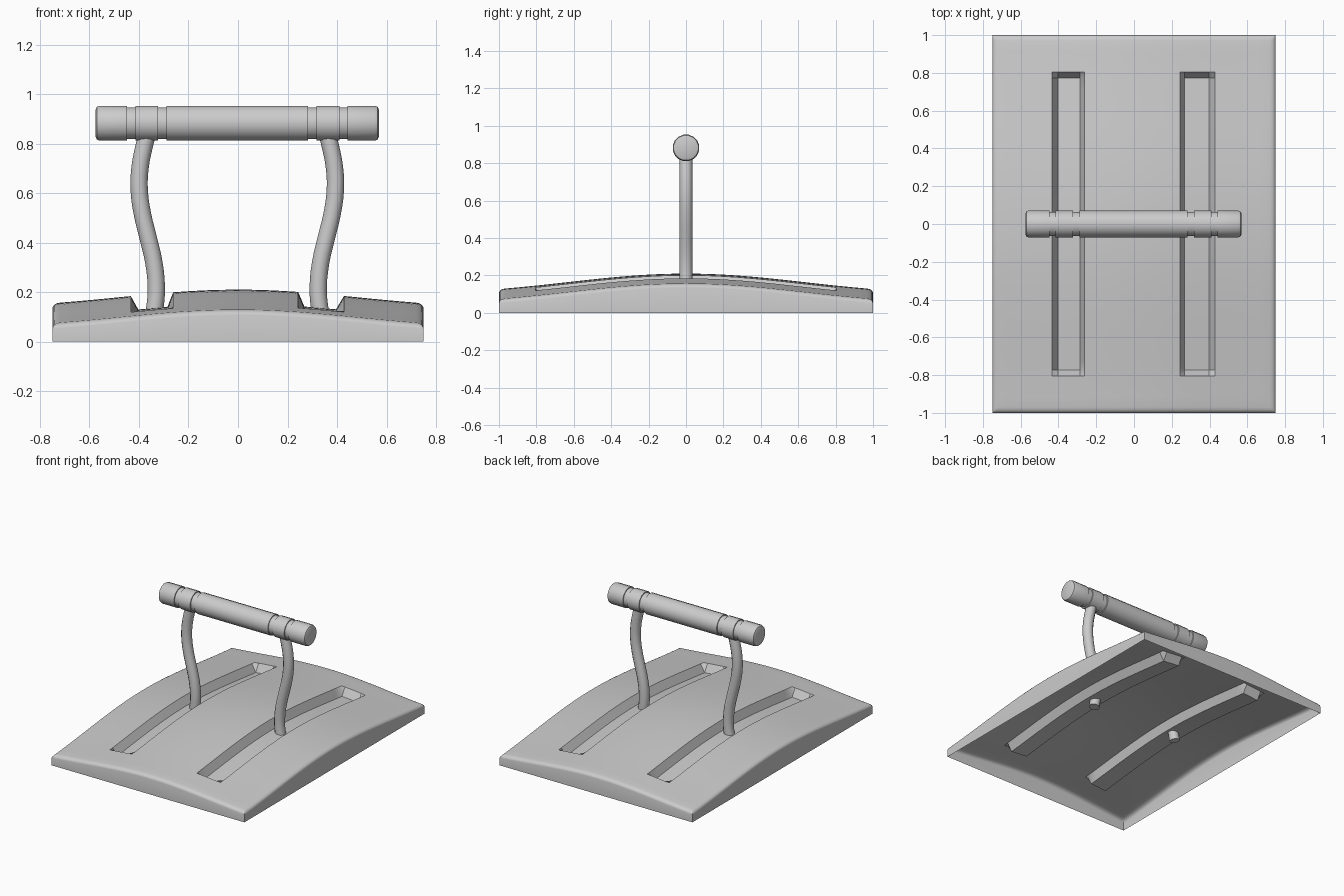
import bpy, bmesh, math

if "Cube" in bpy.data.objects:
    bpy.data.objects.remove(bpy.data.objects["Cube"])


def finish(obj, angle=38):
    bpy.ops.object.select_all(action='DESELECT')
    obj.select_set(True)
    bpy.context.view_layer.objects.active = obj
    bpy.ops.object.shade_smooth_by_angle(angle=math.radians(angle))


def mesh_object(name, bm):
    bmesh.ops.recalc_face_normals(bm, faces=bm.faces)
    me = bpy.data.meshes.new(name)
    bm.to_mesh(me)
    bm.free()
    obj = bpy.data.objects.new(name, me)
    bpy.context.collection.objects.link(obj)
    return obj


# Domed base sheet, open underneath, with two pressed slots
HX, HY, ROUND, DEPTH = 0.75, 1.0, 0.03, 0.057
SLOTS = ((-0.433, -0.403, -0.285, -0.262), (0.243, 0.268, 0.396, 0.428))
SLOT_Y = (-0.805, -0.773, 0.773, 0.805)


def dome(t):
    return 0.5 * (1 - t * t) + 0.25 * (1 + math.cos(math.pi * t))


def inside(v, a, b):
    return a - 1e-5 <= v <= b + 1e-5


def height(x, y):
    z = 0.072 + 0.055 * dome(x / HX) + 0.083 * dome(y / HY)
    d = min(HX - abs(x), HY - abs(y))
    if d < ROUND:
        k = 1 - d / ROUND
        z -= 0.02 * (1 - math.sqrt(max(0, 1 - k * k)))
    if inside(y, SLOT_Y[1], SLOT_Y[2]) and any(inside(x, s[1], s[2]) for s in SLOTS):
        z -= DEPTH
    return z


def stations(half, fixed, step):
    rim = [half - ROUND * f for f in (0, 0.08, 0.3, 0.6, 1)]
    keys = sorted([-r for r in rim] + list(fixed) + rim)
    out = []
    for a, b in zip(keys, keys[1:]):
        n = max(1, round((b - a) / step))
        out += [a + (b - a) * i / n for i in range(n)]
    return out + [keys[-1]]


xs = stations(HX, SLOTS[0] + SLOTS[1], 0.06)
ys = stations(HY, SLOT_Y, 0.06)
bm = bmesh.new()
grid = [[bm.verts.new((x, y, height(x, y))) for y in ys] for x in xs]
for i in range(len(xs) - 1):
    for j in range(len(ys) - 1):
        bm.faces.new((grid[i][j], grid[i + 1][j], grid[i + 1][j + 1], grid[i][j + 1]))
# Straight skirt down to the ground
rim = [e for e in bm.edges if e.is_boundary]
ext = bmesh.ops.extrude_edge_only(bm, edges=rim)
for v in ext['geom']:
    if isinstance(v, bmesh.types.BMVert):
        v.co.z = 0
base = mesh_object("base_plate", bm)
if base.data.polygons[len(base.data.polygons) // 2].normal.z < 0:
    base.data.flip_normals()
finish(base)

# Turned handle: caps, rings and grip separated by shallow grooves
R, G, B, SIDES = 0.072, 0.065, 0.016, 16
CX, CZ = -0.003, 0.882
half = [(0.285, R), (0.285, G), (0.32, G), (0.32, R), (0.412, R), (0.412, G),
        (0.445, G), (0.445, R), (0.572 - B, R), (0.572 - B * 0.3, R - B * 0.3), (0.572, R - B)]
profile = [(-x, r) for x, r in reversed(half)] + half
bm = bmesh.new()
rings = []
for x, r in profile:
    rings.append([bm.verts.new((CX + x, r * math.cos(a), CZ + r * math.sin(a)))
                  for a in (2 * math.pi * (k + 0.5) / SIDES for k in range(SIDES))])
for p, q in zip(rings, rings[1:]):
    for k in range(SIDES):
        n = (k + 1) % SIDES
        bm.faces.new((p[k], p[n], q[n], q[k]))
bm.faces.new(rings[0])
bm.faces.new(rings[-1])
finish(mesh_object("handle_bar", bm), 32)

# Bent support rods, one per slot
PATH = ((0.343, 0.085), (0.331, 0.15), (0.327, 0.22), (0.337, 0.32), (0.36, 0.42), (0.382, 0.51),
        (0.396, 0.61), (0.393, 0.7), (0.376, 0.79), (0.355, 0.87))
for side, label in ((-1, "left"), (1, "right")):
    cu = bpy.data.curves.new(label + "_rod", 'CURVE')
    cu.dimensions = '3D'
    cu.bevel_depth = 0.035
    cu.bevel_resolution = 4
    cu.resolution_u = 3
    cu.use_fill_caps = True
    sp = cu.splines.new('BEZIER')
    sp.bezier_points.add(len(PATH) - 1)
    for p, (x, z) in zip(sp.bezier_points, PATH):
        p.co = (CX + side * x, 0, z)
        p.handle_left_type = p.handle_right_type = 'AUTO'
    rod = bpy.data.objects.new(label + "_rod", cu)
    bpy.context.collection.objects.link(rod)
    bpy.ops.object.select_all(action='DESELECT')
    rod.select_set(True)
    bpy.context.view_layer.objects.active = rod
    bpy.ops.object.convert(target='MESH')
    finish(bpy.context.view_layer.objects.active)
